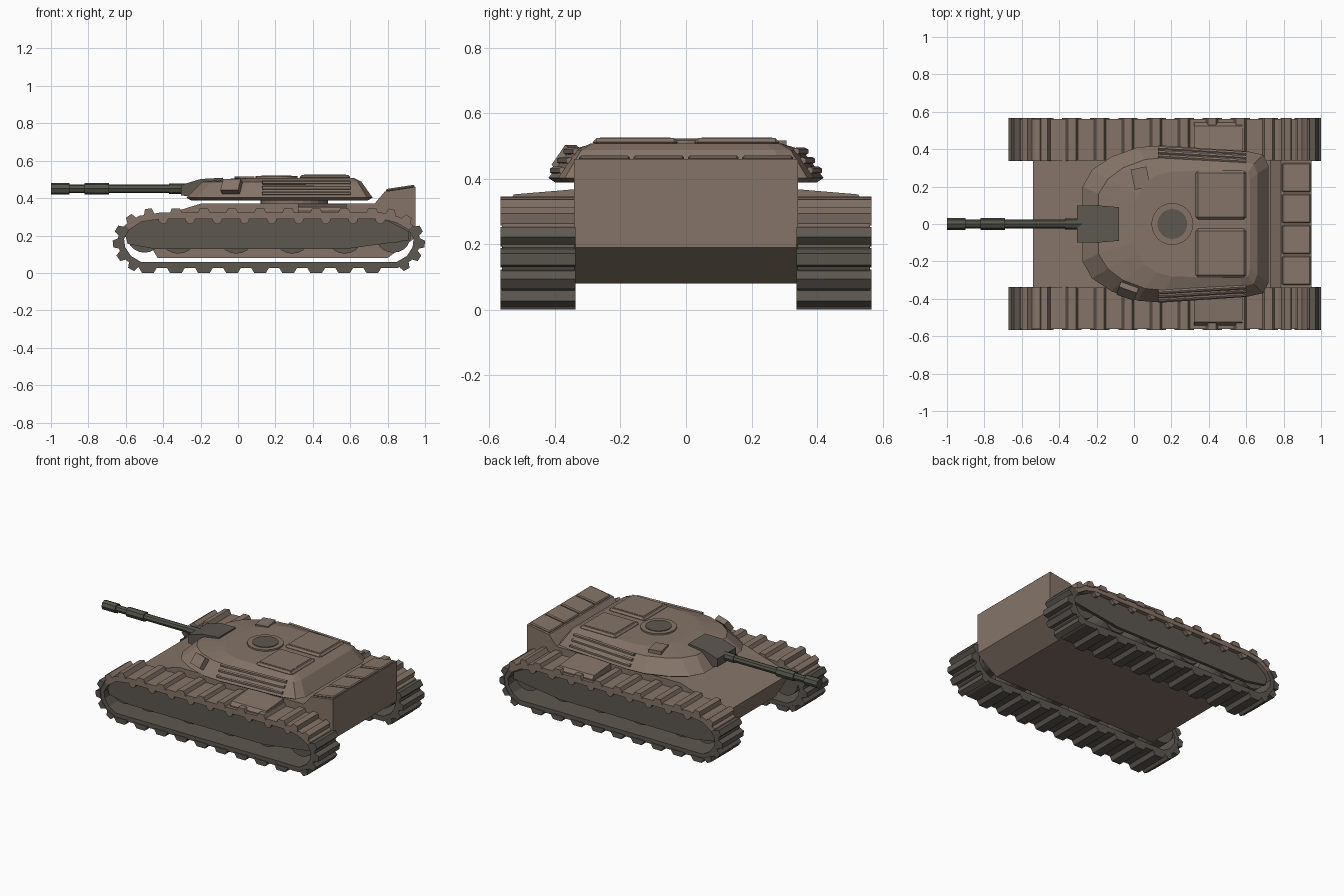
import bpy, bmesh, math
from mathutils import Vector, Matrix

if "Cube" in bpy.data.objects:
    bpy.data.objects.remove(bpy.data.objects["Cube"])


def material(name, rgb):
    m = bpy.data.materials.new(name)
    m.diffuse_color = (*rgb, 1)
    m.use_nodes = True
    m.node_tree.nodes["Principled BSDF"].inputs["Base Color"].default_value = m.diffuse_color
    return m


BROWN = material("brown_armour", (0.235, 0.175, 0.140))
DARK = material("dark_steel", (0.110, 0.096, 0.080))
GUN = material("gun_metal", (0.084, 0.089, 0.066))


def finish(name, bm, *mats):
    bmesh.ops.recalc_face_normals(bm, faces=bm.faces)
    me = bpy.data.meshes.new(name)
    bm.to_mesh(me)
    bm.free()
    ob = bpy.data.objects.new(name, me)
    bpy.context.collection.objects.link(ob)
    for m in mats:
        me.materials.append(m)
    return ob


def add_prism(bm, pts, y0, y1):
    """Extrude an x-z profile from y0 to y1."""
    a = [bm.verts.new((x, y0, z)) for x, z in pts]
    b = [bm.verts.new((x, y1, z)) for x, z in pts]
    n = len(pts)
    faces = [bm.faces.new(a), bm.faces.new(b)]
    faces += [bm.faces.new((a[i], a[(i + 1) % n], b[(i + 1) % n], b[i])) for i in range(n)]
    return faces


def prism(name, pts, y0, y1, mat):
    bm = bmesh.new()
    add_prism(bm, pts, y0, y1)
    return finish(name, bm, mat)


def loft(name, rings, mat):
    bm = bmesh.new()
    vs = [[bm.verts.new(p) for p in r] for r in rings]
    n = len(rings[0])
    bm.faces.new(vs[0])
    bm.faces.new(vs[-1])
    for r, s in zip(vs, vs[1:]):
        for i in range(n):
            bm.faces.new((r[i], r[(i + 1) % n], s[(i + 1) % n], s[i]))
    return finish(name, bm, mat)


def box(name, centre, size, mat, rot=(0, 0, 0), bevel=0.0):
    bm = bmesh.new()
    bmesh.ops.create_cube(bm, size=1, matrix=Matrix.Diagonal((*size, 1)))
    ob = finish(name, bm, mat)
    ob.location, ob.rotation_euler = centre, rot
    if bevel:
        mod = ob.modifiers.new("bevel", 'BEVEL')
        mod.width, mod.segments = bevel, 1
    return ob


def rod(name, p, q, r, sides, mat):
    p, q = Vector(p), Vector(q)
    bm = bmesh.new()
    bmesh.ops.create_cone(bm, cap_ends=True, segments=sides, radius1=r, radius2=r, depth=(q - p).length)
    ob = finish(name, bm, mat)
    ob.location = (p + q) / 2
    ob.rotation_euler = (q - p).to_track_quat('Z', 'Y').to_euler()
    return ob


# hull
prism("hull", [(-0.43, 0.08), (-0.54, 0.265), (-0.2, 0.37), (0.73, 0.37), (0.785, 0.435),
               (0.95, 0.46), (0.95, 0.19), (0.80, 0.08)], -0.342, 0.342, BROWN)
for i in range(4):
    box("rear_deck_panel", (0.868, -0.249 + 0.166 * i, 0.452), (0.155, 0.155, 0.016),
        BROWN, (0, -math.atan2(0.025, 0.165), 0), 0.006)

# tracks: outer loop, running forward along the bottom then around the rear
REAR = [(0.85, 0.025), (0.925, 0.065), (0.965, 0.125), (0.972, 0.19), (0.935, 0.255), (0.86, 0.30), (0.77, 0.322)]
FRONT = [(-0.42, 0.322), (-0.53, 0.305), (-0.605, 0.255), (-0.642, 0.19), (-0.635, 0.125), (-0.595, 0.065), (-0.52, 0.025)]
LOOP = [Vector(p) for p in REAR + FRONT]
CENTRE = Vector((0.165, 0.175))


def inset_loop(d):
    out, n = [], len(LOOP)
    for i, p in enumerate(LOOP):
        t = (LOOP[(i + 1) % n] - LOOP[i - 1]).normalized()
        out.append(p + Vector((-t.y, t.x)) * d)
    return out


def cleats():
    """Position, tangent, half width and height of each cleat."""
    for i in range(9):
        x = -0.482 + 0.15 * i
        yield Vector((x, 0.028)), Vector((1, 0)), 0.052, 0.028
        if -0.42 < x < 0.75:
            yield Vector((x, 0.32)), Vector((-1, 0)), 0.036, 0.025
    for arc in (REAR, FRONT):
        for a, b in zip(arc, arc[1:]):
            a, b = Vector(a), Vector(b)
            yield (a + b) / 2, (b - a).normalized(), 0.03, 0.03


for s in (1, -1):
    bm = bmesh.new()
    inner = inset_loop(0.034)
    for i in range(len(LOOP)):
        j = (i + 1) % len(LOOP)
        add_prism(bm, [LOOP[i], LOOP[j], inner[j], inner[i]], s * 0.34, s * 0.562)
    for p, t, w, h in cleats():
        n = Vector((t.y, -t.x))
        add_prism(bm, [p - t * w - n * 0.006, p + t * w - n * 0.006, p + t * w * 0.6 + n * h, p - t * w * 0.6 + n * h],
                  s * 0.338, s * 0.567)
    # guide tabs along the upper run
    for i in range(9):
        x = -0.40 + 0.145 * i
        add_prism(bm, [(x - 0.025, 0.295), (x + 0.025, 0.295), (x + 0.025, 0.278), (x + 0.008, 0.262),
                       (x - 0.008, 0.262), (x - 0.025, 0.278)], s * 0.535, s * 0.56)
    for f in bm.faces:
        f.material_index = int(f.calc_center_median().z < 0.25)
    finish("track", bm, BROWN, DARK)

    # side skirt
    prism("side_skirt", [(-0.605, 0.21), (-0.55, 0.282), (-0.40, 0.292), (0.74, 0.292), (0.80, 0.28), (0.915, 0.22),
                         (0.915, 0.175), (0.57, 0.127), (-0.44, 0.127), (-0.59, 0.155)], s * 0.515, s * 0.535, DARK)

    # wheels
    for x in (-0.50, -0.32, -0.01, 0.29, 0.57, 0.83):
        r = 0.095 if x in (-0.50, 0.83) else 0.10
        rod("wheel", (x, s * 0.342, 0.203), (x, s * 0.51, 0.203), r, 20, DARK)
        rod("wheel_hub", (x, s * 0.505, 0.203), (x, s * 0.53, 0.203), 0.045, 12, DARK)

    # sloped stowage box over the track
    loft("stowage_box", [[(x, s * 0.335, 0.32), (x, s * 0.335, 0.368), (x, s * 0.525, 0.352), (x, s * 0.542, 0.33),
                          (x, s * 0.542, 0.32)] for x in (0.32, 0.58)], BROWN)

# turret shell: base, shoulder and roof outlines (half, mirrored across y)
BASE = [(-0.275, 0.2), (-0.225, 0.29), (-0.12, 0.36), (0.02, 0.41), (0.15, 0.42), (0.6, 0.39), (0.69, 0.37), (0.72, 0.31)]
SHOULDER = [(-0.19, 0.16), (-0.14, 0.24), (-0.06, 0.30), (0.06, 0.345), (0.17, 0.355), (0.58, 0.335), (0.64, 0.32), (0.66, 0.27)]
ROOF = [(0.0, 0.1), (0.02, 0.16), (0.06, 0.22), (0.12, 0.26), (0.2, 0.28), (0.57, 0.29), (0.61, 0.28), (0.62, 0.24)]


def ring(half, z):
    return [(x, y, z) for x, y in half] + [(x, -y, z) for x, y in reversed(half)]


loft("turret", [ring([(x * 0.95 + 0.01, y * 0.95) for x, y in BASE], 0.388), ring(BASE, 0.402),
                ring(SHOULDER, 0.487), ring(ROOF, 0.508)], BROWN)
rod("turret_ring", (0.30, 0, 0.36), (0.30, 0, 0.40), 0.18, 24, BROWN)

# mantlet and gun
loft("mantlet", [[(x, -y, z0), (x, y, z0), (x, y, z1), (x, -y, z1)] for x, y, z0, z1 in
                 ((-0.305, 0.10, 0.415, 0.47), (-0.20, 0.10, 0.40, 0.502), (-0.08, 0.09, 0.44, 0.509))], DARK)
for name, x0, x1, r in (("gun_barrel", -0.99, -0.2, 0.023), ("muzzle", -1.0, -0.9, 0.032),
                        ("bore_evacuator", -0.82, -0.69, 0.032), ("barrel_root", -0.37, -0.21, 0.029)):
    rod(name, (x0, 0, 0.45), (x1, 0, 0.45), r, 8, GUN)

# roof hatches and cupola
for s in (1, -1):
    box("roof_hatch", (0.465, s * 0.155, 0.511), (0.27, 0.26, 0.026), BROWN, bevel=0.012)
    box("hatch_panel", (0.465, s * 0.155, 0.5235), (0.225, 0.215, 0.005), BROWN)
rod("cupola_ring", (0.205, 0, 0.49), (0.205, 0, 0.518), 0.112, 24, BROWN)
rod("cupola_lid", (0.205, 0, 0.50), (0.205, 0, 0.522), 0.080, 24, DARK)

# sight boxes
box("roof_sight", (0.035, 0.245, 0.504), (0.085, 0.11, 0.024), BROWN, (0, 0, 0.2))
box("side_sight", (-0.035, -0.36, 0.462), (0.10, 0.035, 0.075), BROWN, (-0.63, 0, -0.34))

# side rails
for s in (1, -1):
    for z in (0.425, 0.455, 0.483):
        y = 0.427 - 0.72 * (z - 0.395)
        rod("side_rail", (0.13, s * y, z), (0.60, s * (y - 0.028), z), 0.0115, 6, BROWN)
